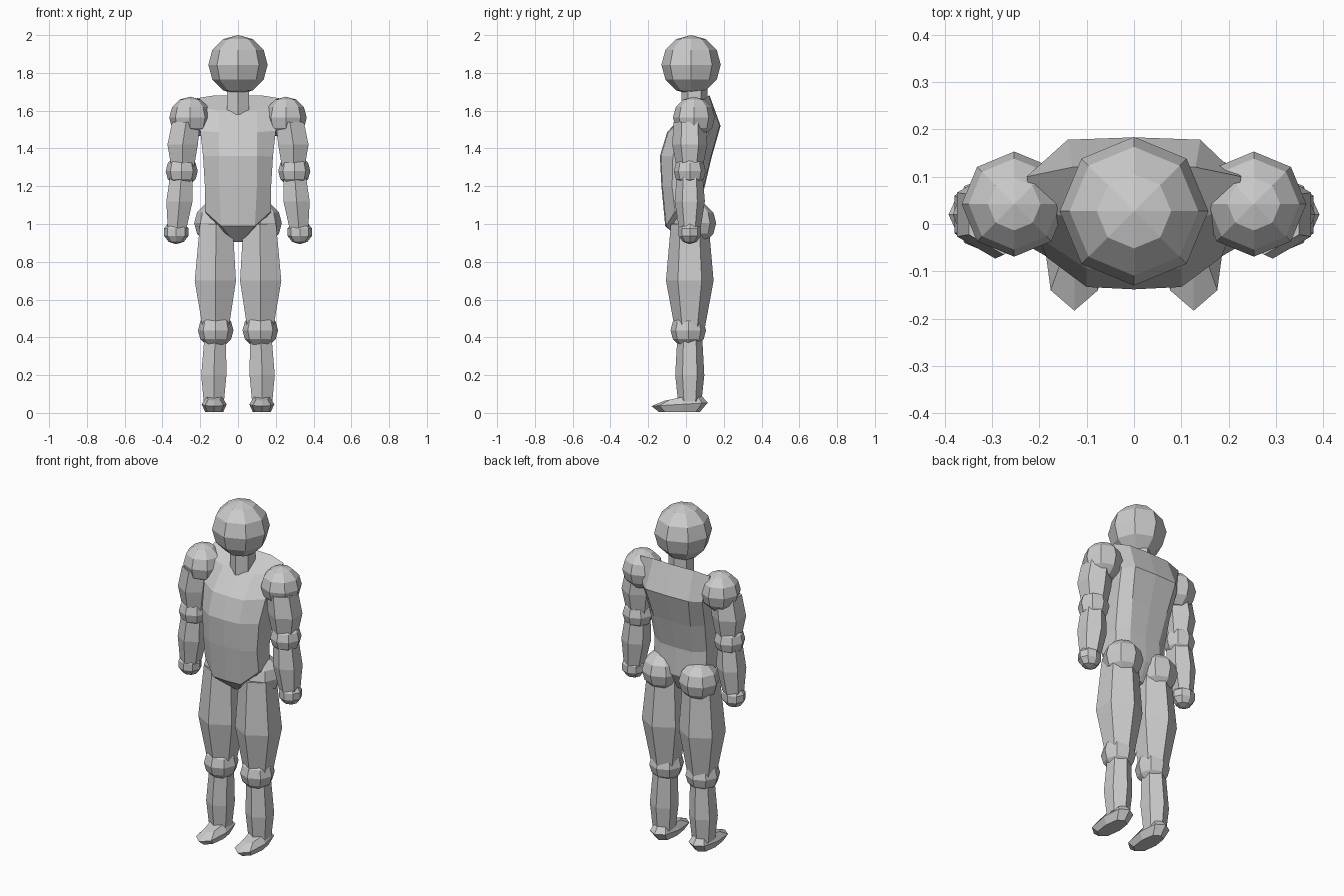
import bpy
import bmesh
from math import sin, cos, pi
from mathutils import Matrix, Vector

cube = bpy.data.objects.get("Cube")
if cube:
    bpy.data.objects.remove(cube, do_unlink=True)

grey = bpy.data.materials.new("plain_grey")
grey.use_nodes = True
grey.diffuse_color = (0.6, 0.6, 0.6, 1)
grey.node_tree.nodes["Principled BSDF"].inputs["Base Color"].default_value = grey.diffuse_color


def finish(name, bm):
    bmesh.ops.recalc_face_normals(bm, faces=bm.faces)
    mesh = bpy.data.meshes.new(name)
    bm.to_mesh(mesh)
    bm.free()
    mesh.materials.append(grey)
    bpy.context.collection.objects.link(bpy.data.objects.new(name, mesh))


def ball(name, centre, radius, segments=8, rings=6):
    bm = bmesh.new()
    size = radius if isinstance(radius, tuple) else (radius,) * 3
    matrix = Matrix.Translation(centre) @ Matrix.Diagonal((*size, 1))
    bmesh.ops.create_uvsphere(bm, u_segments=segments, v_segments=rings, radius=1, matrix=matrix)
    finish(name, bm)


def loft(name, sections):
    """Skin a list of equal-length point loops and cap both ends."""
    bm = bmesh.new()
    loops = [[bm.verts.new(p) for p in s] for s in sections]
    n = len(loops[0])
    for a, b in zip(loops, loops[1:]):
        for i in range(n):
            j = (i + 1) % n
            bm.faces.new((a[i], a[j], b[j], b[i]))
    bm.faces.new(loops[0])
    bm.faces.new(loops[-1])
    finish(name, bm)


def limb(name, side, y, rings, sides=6):
    """Tapered limb; rings hold x, z and radius, with a corner facing front."""
    loft(name, [[(side * x + r * sin(2 * pi * i / sides), y - r * cos(2 * pi * i / sides), z)
                 for i in range(sides)] for x, z, r in rings])


def mirrored(half):
    """Complete a loop running from front centre to back centre."""
    return half + [(-x, y, z) for x, y, z in reversed(half[1:-1])]


# Head and neck
ball("head", (0, 0.027, 1.843), 0.157)
limb("neck", 1, 0.045, [(0, 1.58, 0.068), (0, 1.74, 0.068)])

# Torso: front y/z, front half width, side half width, back y/z, back half width
torso = [
    (-0.02, 0.905, 0.02, 0.05, 0.05, 0.92, 0.03),
    (-0.11, 0.99, 0.09, 0.175, 0.10, 1.02, 0.10),
    (-0.13, 1.20, 0.10, 0.175, 0.095, 1.18, 0.10),
    (-0.138, 1.36, 0.10, 0.185, 0.135, 1.35, 0.12),
    (-0.10, 1.485, 0.10, 0.20, 0.183, 1.52, 0.14),
    (0.0, 1.60, 0.10, 0.21, 0.125, 1.68, 0.13),
]
sections = []
for k, (yf, zf, xf, w, yb, zb, xb) in enumerate(torso):
    depth = yb - yf
    lift = 0.07 if k == 1 else 0
    half = [(0, yf, zf), (xf, yf + 0.005, zf),
            (w, yf + depth * 0.25, zf + (zb - zf) * 0.25 + lift),
            (w * (1.08 if k == 5 else 0.97), yb - depth * 0.2, zb - (zb - zf) * 0.2 + lift * 0.5),
            (xb, yb - 0.005, zb), (0, yb, zb)]
    sections.append(mirrored(half))
loft("torso", sections)

# Foot outline, half loop from toe to heel
sole = [(0, -0.183), (0.05, -0.14), (0.066, -0.02), (0.05, 0.085), (0, 0.115)]

for label, s in (("left", 1), ("right", -1)):
    # Arm
    ball(label + "_shoulder", (s * 0.253, 0.042, 1.563), 0.111)
    limb(label + "_upper_arm", s, 0.02, [(0.275, 1.54, 0.085), (0.293, 1.42, 0.093), (0.293, 1.29, 0.067)])
    ball(label + "_elbow", (s * 0.298, 0.02, 1.28), 0.085)
    limb(label + "_forearm", s, 0.02, [(0.30, 1.26, 0.068), (0.31, 1.12, 0.08), (0.322, 0.98, 0.058)])
    ball(label + "_hand", (s * 0.327, 0.02, 0.957), (0.068, 0.062, 0.064), 8, 5)
    # Leg
    ball(label + "_hip", (s * 0.12, 0.048, 1.005), 0.112)
    limb(label + "_thigh", s, 0.02, [(0.115, 1.0, 0.10), (0.12, 0.70, 0.126), (0.118, 0.45, 0.08)])
    ball(label + "_knee", (s * 0.118, 0.012, 0.437), 0.094)
    limb(label + "_calf", s, 0.02, [(0.12, 0.42, 0.065), (0.128, 0.20, 0.077), (0.128, 0.06, 0.062)])
    levels = []
    for scale, shift, z, slope in ((0.72, -0.01, 0.004, 0), (1, 0, 0.047, 0.06), (0.62, 0.0, 0.088, 0.13)):
        loop = mirrored([(x * scale, y * scale + shift, z + slope * y) for x, y in sole])
        levels.append([Vector(p) + Vector((s * 0.126, 0, 0)) for p in loop])
    loft(label + "_foot", levels)
